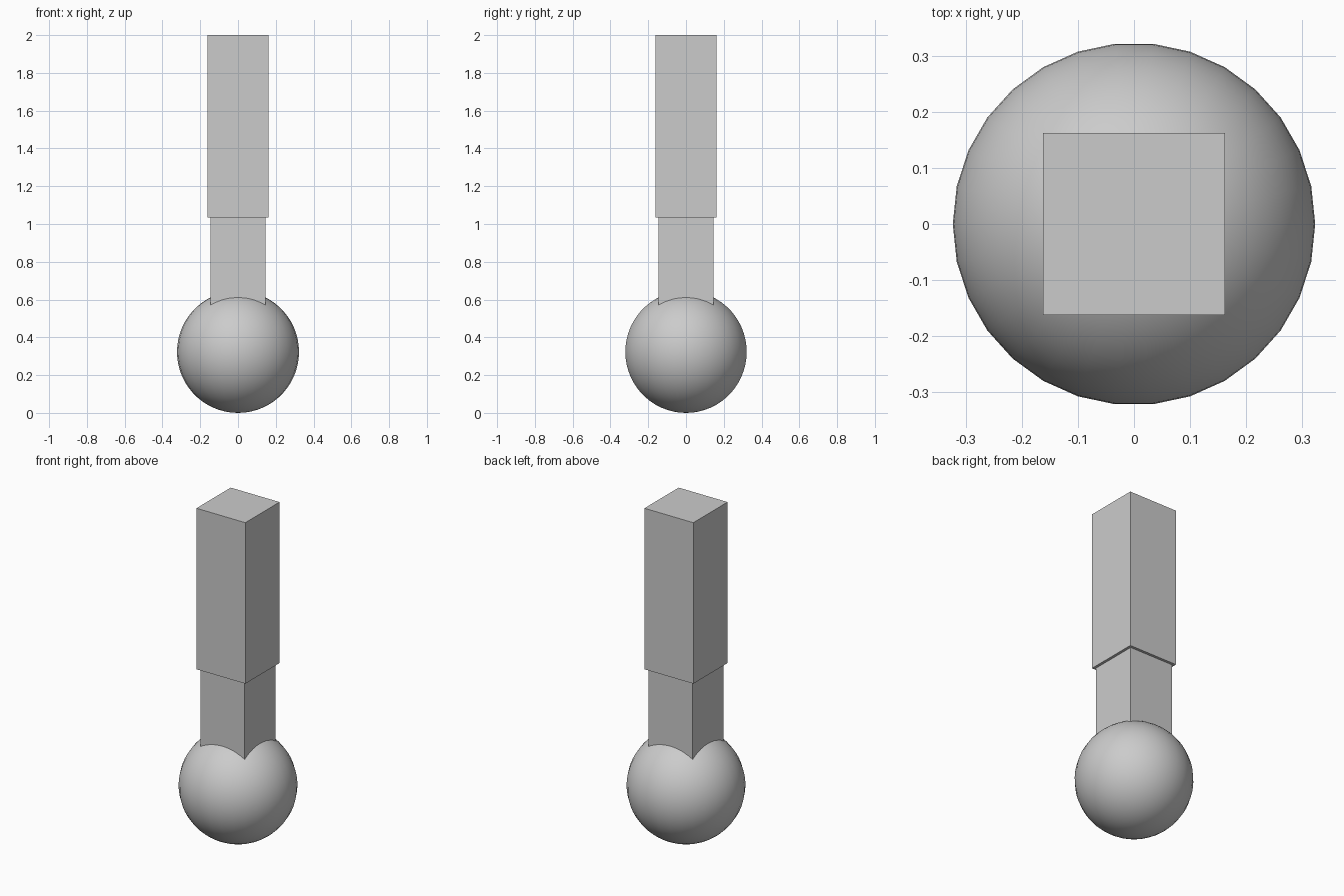
import bpy
import math

if "Cube" in bpy.data.objects:
    bpy.data.objects.remove(bpy.data.objects["Cube"], do_unlink=True)

# Single plain grey for every part
GREY = (0.6, 0.6, 0.6, 1.0)
grey = bpy.data.materials.new("plain_grey")
grey.use_nodes = True
grey.diffuse_color = GREY
grey.node_tree.nodes["Principled BSDF"].inputs["Base Color"].default_value = GREY

RADIUS = 0.323


def finish(name):
    obj = bpy.context.object
    obj.name = name
    obj.data.materials.append(grey)
    bpy.ops.object.transform_apply(location=False, rotation=True, scale=True)
    return obj


def square_post(name, half_width, bottom, top):
    bpy.ops.mesh.primitive_cube_add(size=1, location=(0, 0, (bottom + top) / 2))
    bpy.context.object.scale = (2 * half_width, 2 * half_width, top - bottom)
    return finish(name)


# Round ball at the base, turned so a vertex column lies on the x axis
bpy.ops.mesh.primitive_uv_sphere_add(
    segments=30, ring_count=30, radius=RADIUS,
    location=(0, 0, RADIUS), rotation=(0, 0, math.pi / 2))
finish("ball")
bpy.ops.object.shade_smooth_by_angle()

# Narrow neck rising out of the ball, then the wider shaft
square_post("neck", 0.146, RADIUS, 1.04)
square_post("shaft", 0.162, 1.035, 2.0)
